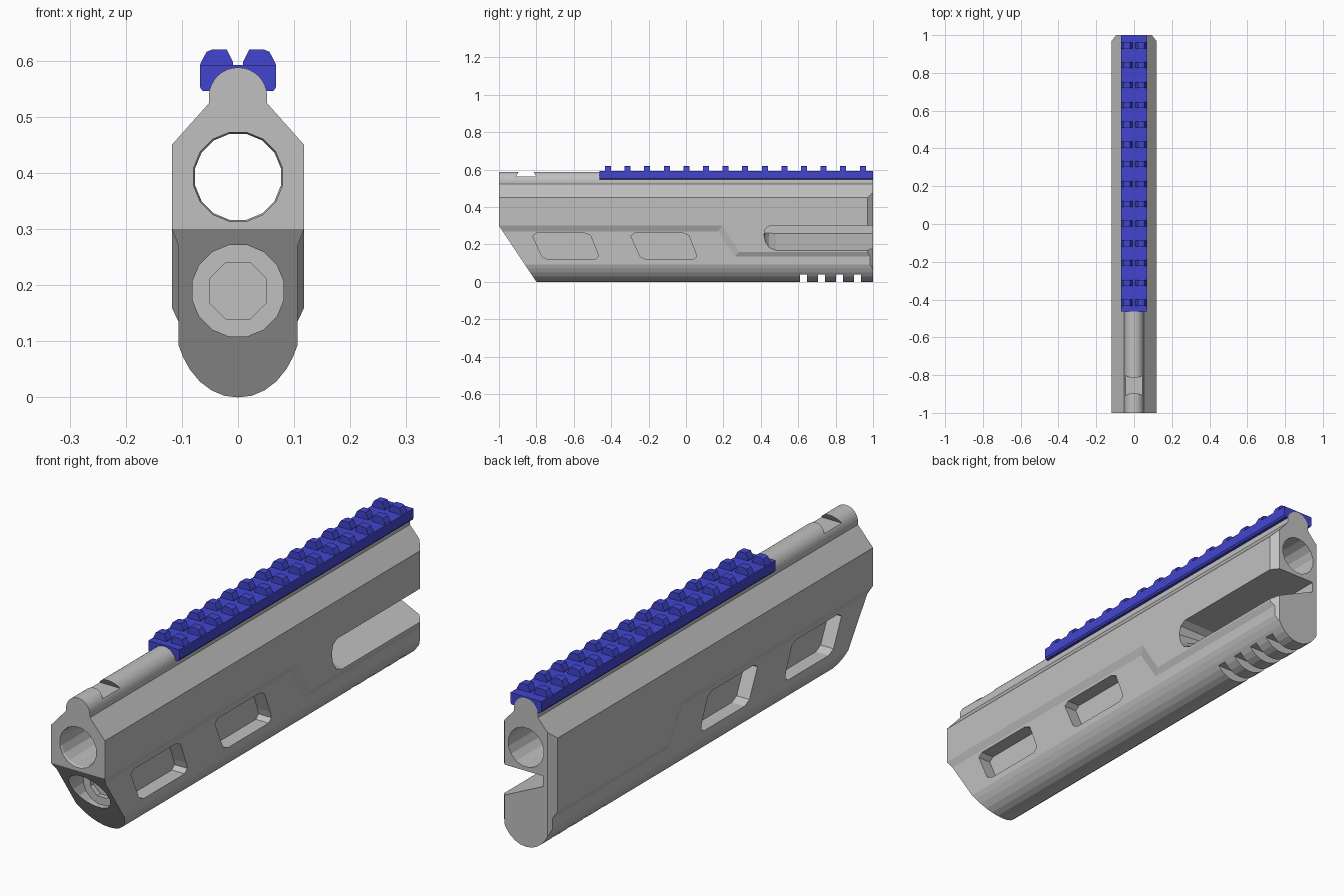
import bpy, bmesh, math
from mathutils import Matrix, Vector

cube = bpy.data.objects.get("Cube")
if cube:
    bpy.data.objects.remove(cube, do_unlink=True)


def material(name, rgb):
    m = bpy.data.materials.new(name)
    m.use_nodes = True
    m.diffuse_color = (*rgb, 1)
    m.node_tree.nodes["Principled BSDF"].inputs["Base Color"].default_value = (*rgb, 1)
    return m


GRAY = material("light gray metal", (0.53, 0.53, 0.53))
BLUE = material("blue rail", (0.055, 0.06, 0.62))


def finish(name, bm, mat):
    bmesh.ops.recalc_face_normals(bm, faces=bm.faces)
    me = bpy.data.meshes.new(name)
    bm.to_mesh(me)
    bm.free()
    me.materials.append(mat)
    ob = bpy.data.objects.new(name, me)
    bpy.context.collection.objects.link(ob)
    return ob


def add_loft(bm, first, last, place):
    """Solid between two matching outlines; place maps (u, v, end) to a point."""
    a = [bm.verts.new(place(u, v, 0)) for u, v in first]
    b = [bm.verts.new(place(u, v, 1)) for u, v in last]
    bm.faces.new(a)
    bm.faces.new(b[::-1])
    for i in range(len(a)):
        j = (i + 1) % len(a)
        bm.faces.new((a[i], b[i], b[j], a[j]))


def along_y(y0, y1):
    return lambda u, v, t: (u, (y0, y1)[t], v)


def along_x(x0, x1):
    return lambda u, v, t: ((x0, x1)[t], u, v)


def along_z(z0, z1):
    return lambda u, v, t: (u, v, (z0, z1)[t])


def solid(name, outline, place, mat=GRAY, last=None):
    bm = bmesh.new()
    add_loft(bm, outline, last or outline, place)
    return finish(name, bm, mat)


def circle(r, cz, n, turn=0.5):
    return [(r * math.cos((i + turn) * math.tau / n),
             cz + r * math.sin((i + turn) * math.tau / n)) for i in range(n)]


def mirrored(half):
    """Close a right-hand outline with its mirror image."""
    return half + [(-x, z) for x, z in reversed(half) if x > 1e-5]


def cut(ob, cutter):
    cutter.hide_render = True
    mod = ob.modifiers.new("cut", "BOOLEAN")
    mod.operation = "DIFFERENCE"
    mod.solver = "EXACT"
    mod.object = cutter
    dg = bpy.context.evaluated_depsgraph_get()
    me = bpy.data.meshes.new_from_object(ob.evaluated_get(dg))
    ob.modifiers.clear()
    ob.data = me
    bpy.data.objects.remove(cutter, do_unlink=True)


# Body: rounded belly, straight sides, sloped shoulders, round top rib
RIB_R, RIB_Z = 0.052, 0.536
rib = [(RIB_R * math.cos(a), RIB_Z + RIB_R * math.sin(a))
       for a in (i * math.pi / 16 for i in range(9))]
rib[-1] = (0, RIB_Z + RIB_R)
half = [(0, 0), (0.025, 0.003), (0.048, 0.013), (0.068, 0.028), (0.086, 0.05),
        (0.098, 0.072), (0.1065, 0.094), (0.118, 0.1), (0.118, 0.45),
        (RIB_R, 0.524)] + rib
body = solid("body", mirrored(half), along_y(-1, 1))

# Slanted lower nose
cut(body, solid("nose_cutter", [(-1.1, 0.45), (-0.7333, -0.1), (-1.1, -0.1)], along_x(-1, 1)))

# Recessed lower sides and chamfered rear corners
low = [(-1.1, 0.27), (0.17, 0.27), (0.26, 0.135), (1.1, 0.135), (1.1, -0.1), (-1.1, -0.1)]
high = [(-1.1, 0.33), (0.22, 0.33), (0.31, 0.185), (1.1, 0.185), (1.1, -0.1), (-1.1, -0.1)]
for s in (-1, 1):
    cut(body, solid("side_cutter", low, along_x(s * 0.106, s * 0.130), last=high))
    corner = [(s * 0.074, 1.025), (s * 0.138, 0.945), (s * 0.2, 1.025)]
    cut(body, solid("corner_cutter", corner, along_z(-0.1, 0.5)))

# Upper bore with chamfered mouth
cut(body, solid("bore_cutter", circle(0.078, 0.393, 16), along_y(-1.1, 1.1)))
cut(body, solid("mouth_cutter", circle(0.084, 0.393, 16), along_y(-1.01, -0.985),
                last=circle(0.0765, 0.393, 16)))

# Lower blind bore with an octagonal seat
cut(body, solid("lower_bore_cutter", circle(0.083, 0.19, 16), along_y(-1.1, -0.85)))
cut(body, solid("seat_cutter", circle(0.055, 0.19, 8), along_y(-0.9, -0.83)))

# Slanted window pockets on both sides
window = [(-0.82, 0.245), (-0.80, 0.26), (-0.54, 0.26), (-0.51, 0.247), (-0.475, 0.16),
          (-0.468, 0.135), (-0.485, 0.12), (-0.74, 0.12), (-0.77, 0.135)]
for shift in (0, 0.525):
    pane = [(y + shift, z) for y, z in window]
    for s in (-1, 1):
        cut(body, solid("window_cutter", pane, along_x(s * 0.05, s * 0.2)))

# Rear slot on the left side: flat ceiling, sloping floor, rounded front end
outer = [(1.1, 0.30), (0.45, 0.30), (0.425, 0.285), (0.417, 0.25), (0.425, 0.21),
         (0.445, 0.18), (0.48, 0.165), (1.1, 0.165)]
inner = [(y, max(z, 0.26)) for y, z in outer]
for i in range(3, 8):
    inner[i] = (inner[i][0], 0.265 - 0.001 * i)
cut(body, solid("slot_cutter", outer, along_x(0.125, -0.075), last=inner))

# Grip grooves across the belly and the sight dovetail on the rib
for i in range(4):
    y = 0.628 + i * 0.0965
    groove = [(y - 0.019, -0.1), (y + 0.019, -0.1), (y + 0.019, 0.04), (y - 0.019, 0.04)]
    cut(body, solid("groove_cutter", groove, along_x(-0.3, 0.3)))
dovetail = [(-0.91, 0.562), (-0.80, 0.562), (-0.828, 0.61), (-0.882, 0.61)]
cut(body, solid("dovetail_cutter", dovetail, along_x(-0.3, 0.3)))

# Rail: base saddled over the rib, with evenly spaced split teeth
bm = bmesh.new()
saddle = [p for p in rib if p[1] > 0.546]
base_half = [(0.053, 0.546), (0.063, 0.546), (0.068, 0.553), (0.068, 0.592),
             (0.012, 0.592)]
base = (saddle[::-1] + base_half + [(-x, z) for x, z in reversed(base_half)]
        + [(-x, z) for x, z in saddle[:-1]])
add_loft(bm, base, base, along_y(-0.463, 1))
tooth = [(0.068, 0.591), (0.066, 0.597), (0.056, 0.616), (0.046, 0.62),
         (0.02, 0.62), (0.009, 0.598), (0.009, 0.591)]
for i in range(14):
    y = -0.417 + i * 0.1048
    for s in (-1, 1):
        side = [(s * x, z) for x, z in tooth]
        add_loft(bm, side, side, along_y(y - 0.016, y + 0.016))
finish("top_rail", bm, BLUE)
